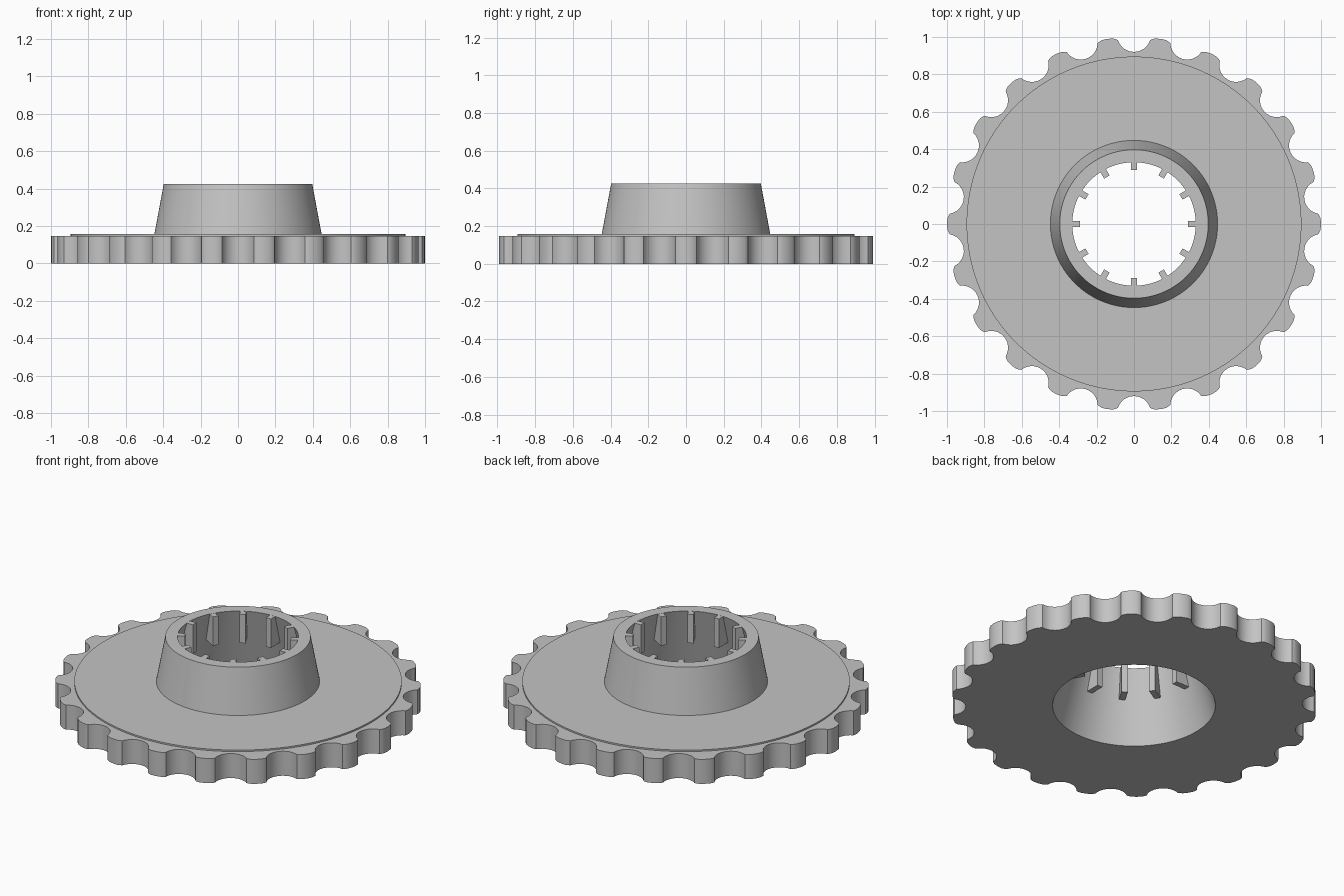
import bpy
import bmesh
import math
from mathutils import Matrix, Vector

TEETH = 22
KEYS = 12
PITCH = 2 * math.pi / TEETH

cube = bpy.data.objects.get("Cube")
if cube:
    bpy.data.objects.remove(cube, do_unlink=True)

steel = bpy.data.materials.new("grey_steel")
steel.use_nodes = True
color = (0.55, 0.55, 0.55, 1)
steel.diffuse_color = color
steel.node_tree.nodes["Principled BSDF"].inputs["Base Color"].default_value = color


def finish(bm, name):
    """Turn a bmesh into a smooth-shaded object with sharp edges kept."""
    bmesh.ops.recalc_face_normals(bm, faces=bm.faces)
    mesh = bpy.data.meshes.new(name)
    bm.to_mesh(mesh)
    bm.free()
    mesh.materials.append(steel)
    obj = bpy.data.objects.new(name, mesh)
    bpy.context.collection.objects.link(obj)
    bpy.ops.object.select_all(action="DESELECT")
    obj.select_set(True)
    bpy.context.view_layer.objects.active = obj
    bpy.ops.object.shade_smooth_by_angle(angle=math.radians(30))
    return obj


def tooth_outline():
    """Polar outline (angle, radius): round roller gaps between blunt teeth."""
    points = []
    for tooth in range(TEETH):
        middle = tooth * PITCH
        # blunt tip
        for side, radius in ((-0.045, 0.992), (-0.03, 0.998), (0, 1.0),
                             (0.03, 0.998), (0.045, 0.992)):
            points.append((middle + side, radius))
        # concave gap after the tooth
        for step in range(13):
            a = math.radians(-72 + 12 * step)
            across, out = 0.09 * math.sin(a), 1.01 - 0.09 * math.cos(a)
            points.append((middle + PITCH / 2 + math.atan2(across, out),
                           math.hypot(across, out)))
    return points


# Body: toothed rim, raised disc, tapered hub and tapered bore in one skin
outline = tooth_outline()
section = [(None, 0), (None, 0.148), (0.895, 0.148), (0.895, 0.157),
           (0.447, 0.157), (0.397, 0.425), (0.33, 0.425), (0.445, 0)]
bm = bmesh.new()
loops = []
for ring, z in section:
    loops.append([bm.verts.new(((ring or r) * math.cos(a), (ring or r) * math.sin(a), z))
                  for a, r in outline])
count = len(outline)
for k, lower in enumerate(loops):
    upper = loops[(k + 1) % len(loops)]
    for i in range(count):
        j = (i + 1) % count
        bm.faces.new((lower[i], lower[j], upper[j], upper[i]))
finish(bm, "sprocket_body")

# Keys: short upright bars around the top of the bore
bm = bmesh.new()
inner, outer, bottom, top, width = 0.29, 0.385, 0.25, 0.4245, 0.034
for k in range(KEYS):
    matrix = (Matrix.Rotation(k * 2 * math.pi / KEYS, 4, "Z")
              @ Matrix.Translation(Vector(((inner + outer) / 2, 0, (bottom + top) / 2)))
              @ Matrix.Diagonal((outer - inner, width, top - bottom, 1)))
    bmesh.ops.create_cube(bm, size=1, matrix=matrix)
finish(bm, "bore_keys")
